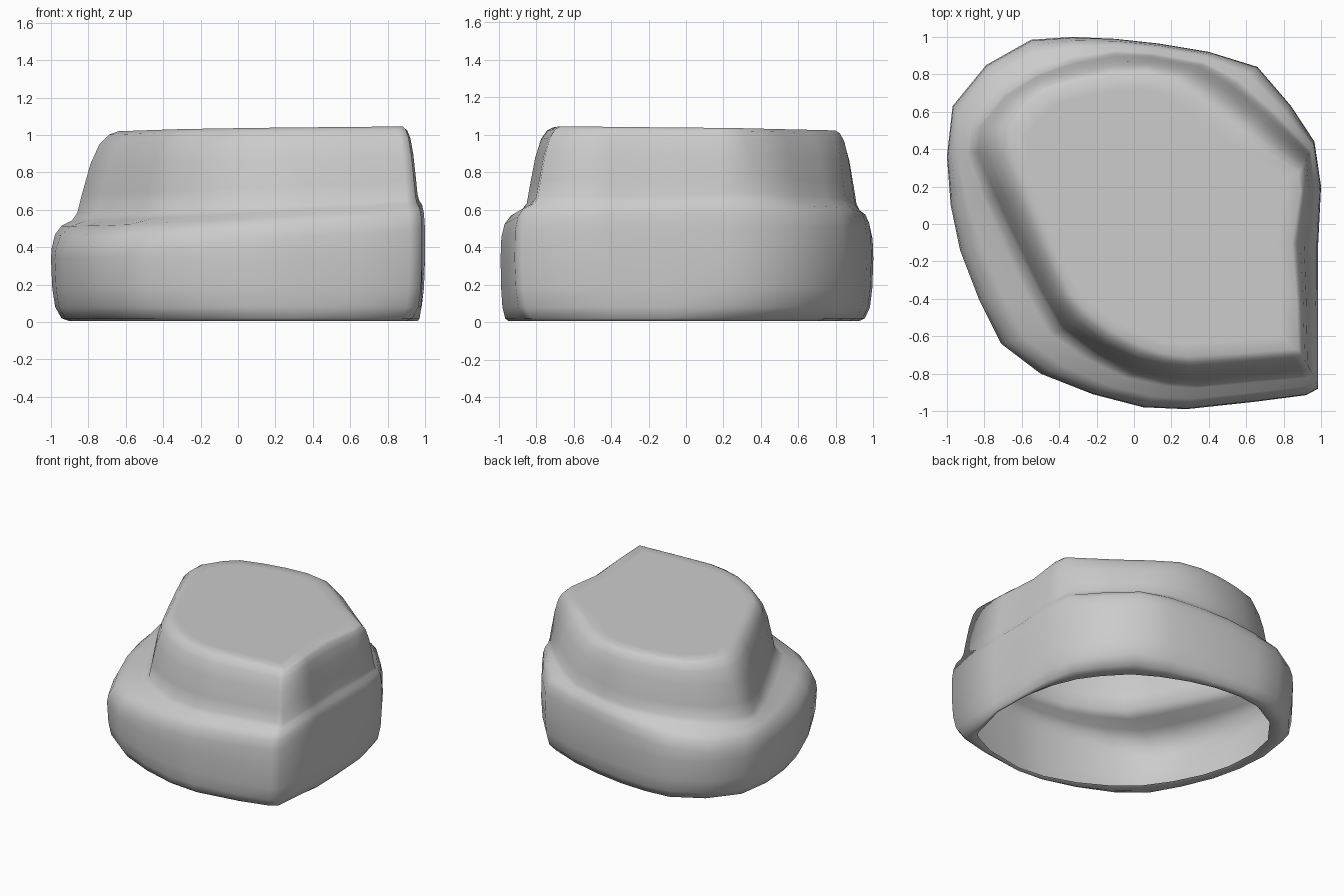
import bpy
import bmesh
from mathutils import Vector

cube = bpy.data.objects.get("Cube")
if cube:
    bpy.data.objects.remove(cube, do_unlink=True)

stone = bpy.data.materials.new("stone grey")
stone.use_nodes = True
stone.diffuse_color = (0.6, 0.6, 0.6, 1)
stone.node_tree.nodes["Principled BSDF"].inputs["Base Color"].default_value = (0.6, 0.6, 0.6, 1)

# Plan outlines, matched point for point, starting at the sharp front corner
base = [(.985, -.88), (.985, -.4), (.985, -.1), (1, .2), (.965, .44), (.84, .63), (.66, .84),
        (.4, .92), (.13, .965), (-.1, .99), (-.33, 1), (-.55, .985), (-.79, .85),
        (-.97, .63), (-1, .36), (-.98, .1), (-.93, -.14), (-.83, -.4), (-.71, -.64),
        (-.5, -.8), (-.22, -.91), (.05, -.98), (.28, -.99), (.65, -.95), (.92, -.915)]
foot = [(.95, -.79), (.945, -.4), (.94, -.1), (.96, .17), (.94, .38), (.73, .59), (.54, .75),
        (.37, .85), (.1, .9), (-.1, .91), (-.32, .87), (-.52, .8), (-.7, .69),
        (-.84, .52), (-.86, .38), (-.76, .15), (-.63, -.12), (-.5, -.38), (-.39, -.57),
        (-.2, -.7), (0, -.8), (.2, -.84), (.35, -.85), (.65, -.82), (.9, -.8)]
crown = [(.88, -.67), (.87, -.4), (.845, -.1), (.89, .18), (.88, .27), (.56, .49), (.37, .64),
         (.19, .77), (.05, .8), (-.12, .79), (-.3, .76), (-.48, .71), (-.57, .63),
         (-.64, .52), (-.64, .38), (-.55, .15), (-.44, -.12), (-.33, -.38), (-.26, -.46),
         (-.12, -.57), (.03, -.65), (.15, -.69), (.28, -.71), (.6, -.69), (.84, -.67)]


def opening(p):
    """Point below p on the rounder opening, an oval lying along the diagonal."""
    v = Vector(p)
    along, across = v.dot(Vector((.71, -.71))), v.dot(Vector((.71, .71)))
    oval = v / Vector((along / 1.06, across / .78)).length + Vector((.07, -.03))
    return oval.lerp(v * .87, .3)


def shoulder(p):
    """Height of the ledge, which tilts up to the left and back."""
    return .6 + .06 * p.x + .015 * p.y


def top(p):
    return 1.03 + .01 * p.x - .01 * p.y


bm = bmesh.new()
rings = []


def add_ring(a, b, t, height, scale=1):
    """One loop of points between outlines a and b."""
    ring = []
    for p, q in zip(a, b):
        v = Vector(p).lerp(Vector(q), t) * scale
        ring.append(bm.verts.new((v.x, v.y, height(v))))
    rings.append(ring)


# Rolled rim around the open underside
rim = [opening(p) for p in base]
for t, z in ((1, .02), (.7, .005), (.4, .02), (.16, .08), (.05, .18), (0, .34)):
    add_ring(base, rim, t, lambda v, z=z: z)

# Rounded ledge
for t, drop in ((.03, .15), (.15, .08), (.4, .035), (.8, .01)):
    add_ring(base, foot, t, lambda v, d=drop: shoulder(v) - d)

# Upper wall, sloping in to the plateau
for t, rise in ((0, .06), (.12, .28), (.32, .62), (.54, .85), (.77, .96), (1, 1)):
    add_ring(foot, crown, t, lambda v, r=rise: shoulder(v) + r * (top(v) - shoulder(v)))

# Flat plateau
add_ring(crown, crown, 0, top, .9)

count = len(base)
for low, high in zip(rings, rings[1:]):
    for i in range(count):
        j = (i + 1) % count
        bm.faces.new((low[i], low[j], high[j], high[i]))
center = bm.verts.new((.05, .03, 1.03))
for i in range(count):
    bm.faces.new((rings[-1][i], rings[-1][(i + 1) % count], center))

mesh = bpy.data.meshes.new("hollow_rock")
bm.to_mesh(mesh)
bm.free()
mesh.materials.append(stone)
rock = bpy.data.objects.new("hollow_rock", mesh)
bpy.context.collection.objects.link(rock)
for face in mesh.polygons:
    face.use_smooth = True
